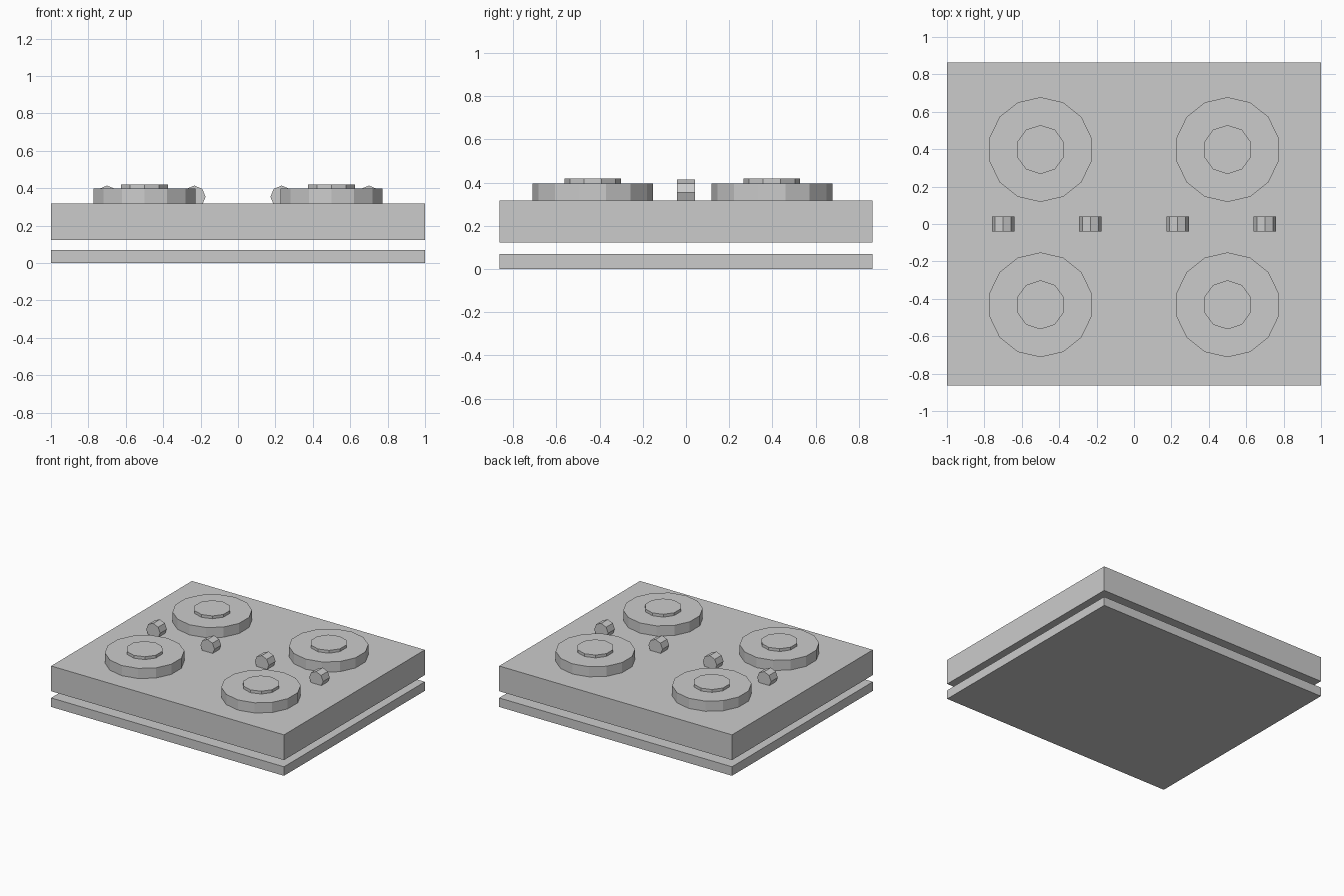
import bpy
from math import pi

if "Cube" in bpy.data.objects:
    bpy.data.objects.remove(bpy.data.objects["Cube"])


def box(name, sx, sy, z0, z1):
    bpy.ops.mesh.primitive_cube_add(size=1, location=(0, 0, (z0 + z1) / 2))
    ob = bpy.context.object
    ob.name = name
    ob.scale = (sx, sy, z1 - z0)
    bpy.ops.object.transform_apply(location=False, rotation=False, scale=True)
    return ob


def cylinder(name, sides, radius, depth, centre, rot=(0, 0, 0)):
    bpy.ops.mesh.primitive_cylinder_add(vertices=sides, radius=radius, depth=depth,
                                        location=centre, rotation=rot)
    ob = bpy.context.object
    ob.name = name
    return ob


# Floating base plate and main hob body, with an open gap between them
box("base_plate", 2.0, 1.728, 0.0, 0.07)
box("hob_body", 2.0, 1.728, 0.122, 0.318)

# Four burners: a wide 14-sided plate with a small 10-sided cap
for x in (-0.5, 0.5):
    for y in (-0.432, 0.398):
        cylinder("burner_plate", 14, 0.28, 0.085, (x, y, 0.3545))
        cylinder("burner_cap", 10, 0.131, 0.03, (x, y, 0.404))

# Row of four octagonal knobs lying along y, half sunk in the body
for i in range(4):
    cylinder("knob", 8, 0.06, 0.082, (-0.7 + i * 1.4 / 3, 0, 0.354), (pi / 2, 0, 0))
